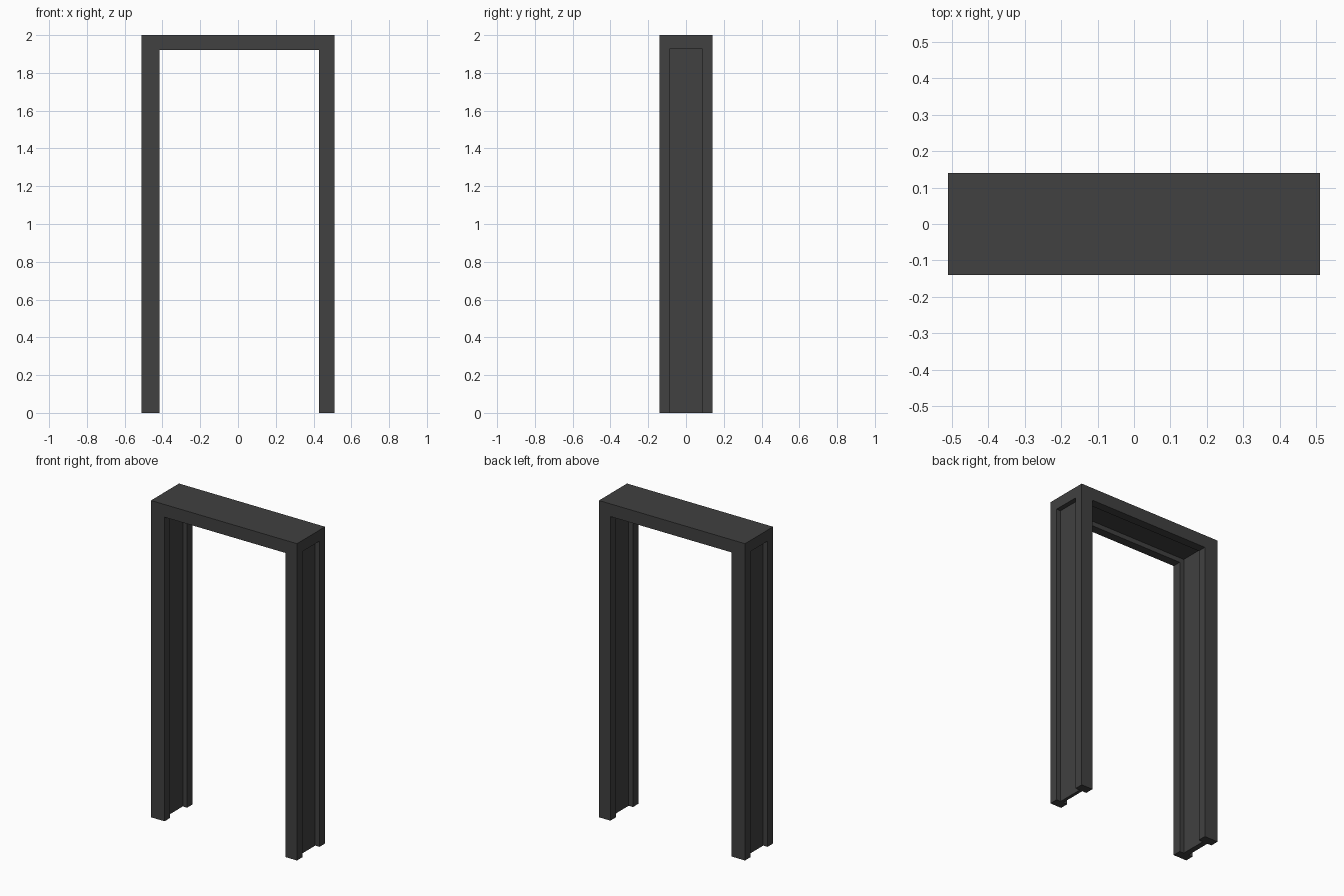
import bpy, bmesh

if "Cube" in bpy.data.objects:
    bpy.data.objects.remove(bpy.data.objects["Cube"])

dark = bpy.data.materials.new("dark grey")
dark.diffuse_color = (0.052, 0.052, 0.052, 1)
dark.use_nodes = True
dark.node_tree.nodes["Principled BSDF"].inputs["Base Color"].default_value = dark.diffuse_color


def make_prism(name, outline, y0, y1):
    """Extrude an (x, z) outline from y0 to y1."""
    bm = bmesh.new()
    face = bm.faces.new([bm.verts.new((x, y0, z)) for x, z in outline])
    ext = bmesh.ops.extrude_face_region(bm, geom=[face])
    verts = [v for v in ext["geom"] if isinstance(v, bmesh.types.BMVert)]
    bmesh.ops.translate(bm, verts=verts, vec=(0, y1 - y0, 0))
    bmesh.ops.recalc_face_normals(bm, faces=bm.faces)
    mesh = bpy.data.meshes.new(name)
    bm.to_mesh(mesh)
    bm.free()
    mesh.materials.append(dark)
    ob = bpy.data.objects.new(name, mesh)
    bpy.context.collection.objects.link(ob)
    return ob


def box(name, x0, x1, z0, z1, half_y):
    return make_prism(name, [(x0, z0), (x1, z0), (x1, z1), (x0, z1)], -half_y, half_y)


# Door frame: two jambs and a header in one outline
W, D, L, R = 0.51, 0.14, -0.415, 0.43
frame = make_prism("door_frame", [(-W, 0), (L, 0), (L, 1.92), (R, 1.92),
                                  (R, 0), (W, 0), (W, 2), (-W, 2)], -D, D)

# Channels: outer side recesses and the inner groove round the opening
cutters = [
    box("left_recess_cutter", -0.6, -0.48, -0.1, 1.93, 0.085),
    box("right_recess_cutter", 0.48, 0.6, -0.1, 1.93, 0.085),
    box("inner_groove_cutter", L - 0.03, R + 0.03, -0.1, 1.95, 0.085),
]
bpy.context.view_layer.objects.active = frame
for c in cutters:
    c.hide_render = True
    mod = frame.modifiers.new(c.name, "BOOLEAN")
    mod.operation = "DIFFERENCE"
    mod.solver = "EXACT"
    mod.object = c
    bpy.ops.object.modifier_apply(modifier=mod.name)
for c in cutters:
    bpy.data.objects.remove(c)
